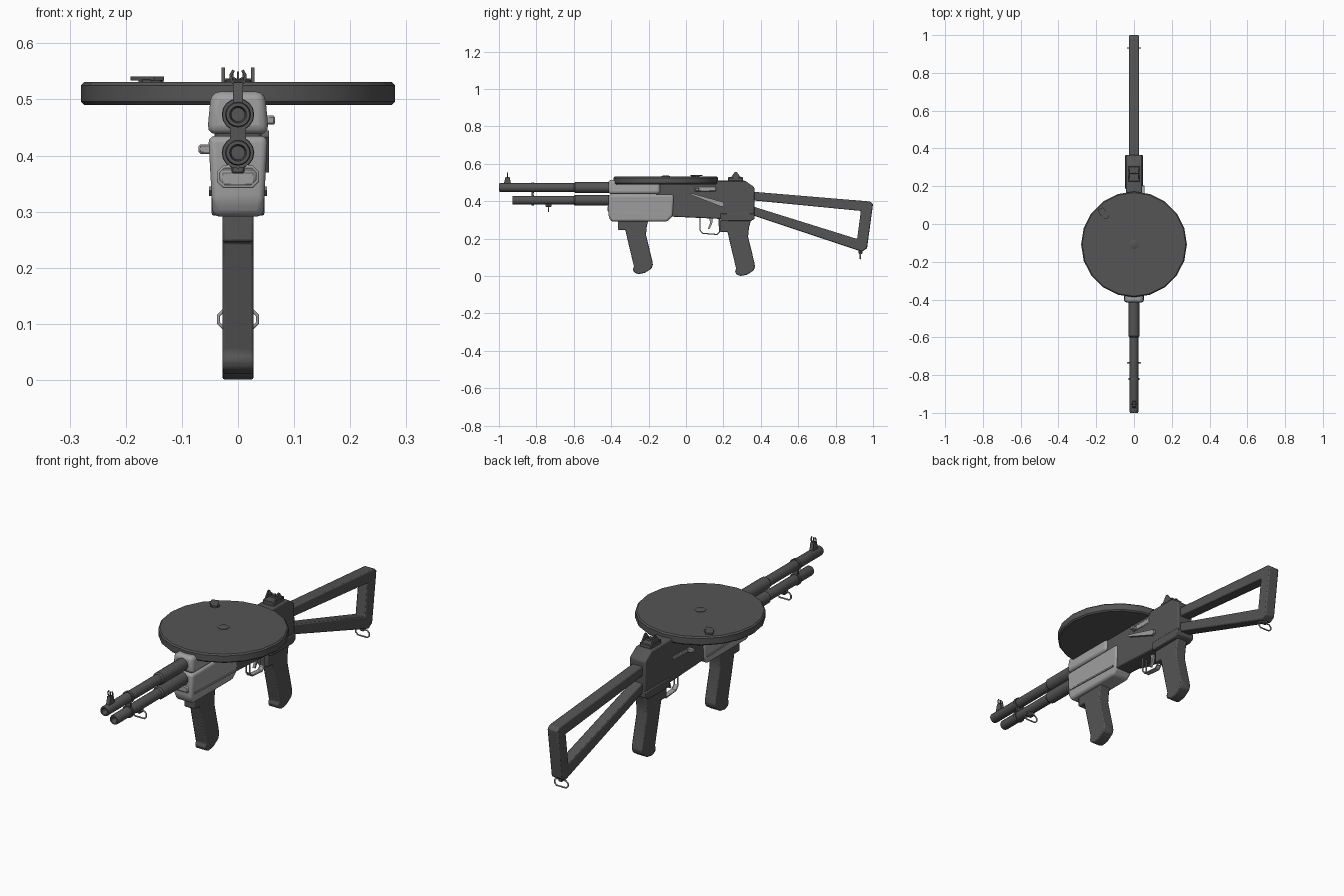
import bpy, bmesh, math
from mathutils import Matrix

if "Cube" in bpy.data.objects:
    bpy.data.objects.remove(bpy.data.objects["Cube"])


def material(name, v):
    m = bpy.data.materials.new(name)
    m.diffuse_color = (v, v, v, 1)
    m.use_nodes = True
    m.node_tree.nodes["Principled BSDF"].inputs["Base Color"].default_value = m.diffuse_color
    return m


DARK = material("dark_metal", 0.09)
LIGHT = material("light_metal", 0.35)


def finish(name, bm, mat, bevel=0, segs=2, angle=35):
    bmesh.ops.recalc_face_normals(bm, faces=bm.faces)
    me = bpy.data.meshes.new(name)
    bm.to_mesh(me)
    bm.free()
    ob = bpy.data.objects.new(name, me)
    bpy.context.collection.objects.link(ob)
    me.materials.append(mat)
    if bevel:
        b = ob.modifiers.new("bevel", 'BEVEL')
        b.width, b.segments, b.limit_method = bevel, segs, 'ANGLE'
        b.angle_limit = math.radians(25)
    bpy.ops.object.select_all(action='DESELECT')
    bpy.context.view_layer.objects.active = ob
    ob.select_set(True)
    bpy.ops.object.shade_smooth_by_angle(angle=math.radians(angle))
    return ob


def prism(name, pts, half, mat=DARK, x=0, bottom=None, bevel=0, segs=2):
    """Side profile of (y, z) points widened in x, optionally narrower at the bottom."""
    zs = [p[1] for p in pts]
    lo, hi = min(zs), max(zs)
    bm = bmesh.new()
    sides = []
    for s in (-1, 1):
        row = []
        for y, z in pts:
            w = half if bottom is None else bottom + (half - bottom) * (z - lo) / (hi - lo)
            row.append(bm.verts.new((x + s * w, y, z)))
        sides.append(row)
        bm.faces.new(row)
    n = len(pts)
    for i in range(n):
        j = (i + 1) % n
        bm.faces.new((sides[0][i], sides[0][j], sides[1][j], sides[1][i]))
    return finish(name, bm, mat, bevel, segs)


def box(name, x, y, z, mat=DARK, bevel=0.003):
    return prism(name, [(y[0], z[0]), (y[1], z[0]), (y[1], z[1]), (y[0], z[1])],
                 (x[1] - x[0]) / 2, mat, (x[0] + x[1]) / 2, bevel=bevel, segs=1)


def lathe(name, prof, n, move, along_y=True, mat=DARK, angle=35):
    """Spin (radius, height) points round an axis."""
    bm = bmesh.new()
    vs = [bm.verts.new((r, 0, h)) for r, h in prof]
    es = [bm.edges.new(p) for p in zip(vs, vs[1:])]
    bmesh.ops.spin(bm, geom=vs + es, cent=(0, 0, 0), axis=(0, 0, 1),
                   angle=2 * math.pi, steps=n, use_duplicate=False)
    bmesh.ops.remove_doubles(bm, verts=bm.verts, dist=1e-5)
    rot = Matrix.Rotation(math.radians(-90), 4, 'X') if along_y else Matrix()
    bm.transform(Matrix.Translation(move) @ rot)
    return finish(name, bm, mat, angle=angle)


def wire(name, pts, r, mat=LIGHT, cyclic=True):
    cu = bpy.data.curves.new(name, 'CURVE')
    cu.dimensions, cu.bevel_depth, cu.bevel_resolution = '3D', r, 1
    cu.use_fill_caps = True
    sp = cu.splines.new('POLY')
    sp.points.add(len(pts) - 1)
    for p, c in zip(sp.points, pts):
        p.co = (*c, 1)
    sp.use_cyclic_u = cyclic
    cu.materials.append(mat)
    ob = bpy.data.objects.new(name, cu)
    bpy.context.collection.objects.link(ob)
    bpy.ops.object.select_all(action='DESELECT')
    bpy.context.view_layer.objects.active = ob
    ob.select_set(True)
    bpy.ops.object.convert(target='MESH')


def sling_loop(name, y, lo, hi):
    c = 0.01
    outline = [(.035, lo + c), (.035 - c, lo), (-.035 + c, lo), (-.035, lo + c),
               (-.035, hi - c), (-.035 + c, hi), (.035 - c, hi), (.035, hi - c)]
    wire(name, [(x, y, z) for x, z in outline], 0.0035)


# twin tubes with stepped collars and hollow muzzles
for name, z, tip in (("upper_barrel", .473, -1.0), ("lower_barrel", .405, -.928)):
    lathe(name, [(0, -.3), (.029, -.3), (.029, -.593), (.023, -.6), (.023, tip + .006),
                 (.021, tip), (.015, tip), (.012, tip + .02), (.012, tip + .06),
                 (0, tip + .06)], 16, (0, 0, z))
box("barrel_clamp", (-.014, .014), (-.825, -.815), (.38, .497), bevel=0)
for z in (.473, .405):
    lathe("clamp_ring", [(0, -.826), (.028, -.826), (.028, -.814), (0, -.814)], 16, (0, 0, z))

# front sight
prism("front_sight_base", [(-.975, .49), (-.935, .49), (-.943, .53), (-.965, .53)], .009)
box("front_sight_post", (-.002, .002), (-.957, -.951), (.525, .55), bevel=0)
for s in (-1, 1):
    wire("front_sight_ear", [(s * .004, -.954, .526), (s * .012, -.954, .533),
                             (s * .013, -.954, .543), (s * .008, -.954, .552)], .003, DARK, False)

# front sling loop and its lug
sling_loop("front_sling_loop", -.735, .345, .38)
box("front_sling_lug", (-.012, .012), (-.75, -.72), (.368, .39))

# light handguard halves
prism("upper_handguard", [(-.415, .438), (-.138, .438), (-.138, .514), (-.415, .514)],
      .048, LIGHT, bottom=.055, bevel=.016, segs=3)
prism("lower_handguard", [(-.415, .435), (-.415, .32), (-.4, .291), (-.1, .291),
                          (-.07, .32), (-.065, .435)], .053, LIGHT, bottom=.045,
      bevel=.012, segs=3)
box("handguard_front_panel", (-.033, .033), (-.42, -.4), (.343, .375), LIGHT, .006)
for s in (-1, 1):
    prism("handguard_side_rib", [(-.395, .345), (-.395, .338), (-.09, .328), (-.09, .335)],
          .004, LIGHT, x=s * .048)

# receiver body and lower rear collar
prism("receiver", [(-.16, .43), (-.09, .43), (-.09, .318), (.19, .305), (.365, .305),
                   (.365, .475), (.315, .51), (-.16, .51)], .042, bevel=.006)
prism("receiver_collar", [(.185, .293), (.345, .293), (.366, .305), (.366, .335), (.185, .335)],
      .047, bevel=.004)

# drum with central hub and winding key
lathe("drum_magazine", [(0, .49), (.274, .49), (.28, .496), (.28, .525), (.274, .531),
                        (0, .531)], 20, (0, -.108, 0), False, angle=25)
lathe("drum_hub", [(.025, .528), (.025, .533), (.018, .536), (0, .536)], 10,
      (0, -.108, 0), False)
lathe("drum_key_base", [(.022, .529), (.022, .535), (0, .537)], 8, (-.155, .05, 0), False)
bm = bmesh.new()
key = bm.faces.new([bm.verts.new((x, y, .534)) for x, y in
                    ((-.192, .075), (-.165, .088), (-.145, .062), (-.132, .035),
                     (-.15, .025), (-.178, .045))])
ext = bmesh.ops.extrude_face_region(bm, geom=[key])
bmesh.ops.translate(bm, vec=(0, 0, .007),
                    verts=[v for v in ext['geom'] if isinstance(v, bmesh.types.BMVert)])
finish("drum_key", bm, DARK)

# matching pistol grips
for name, dy, dz in (("front_grip", -.546, .01), ("rear_grip", 0, 0)):
    prof = [(.182, .30), (.182, .236), (.222, .236), (.232, .19), (.268, .04), (.262, .025),
            (.268, .01), (.29, 0), (.325, .006), (.362, .03), (.369, .05), (.365, .075),
            (.332, .21), (.337, .26), (.348, .30)]
    prism(name, [(y + dy, z + dz) for y, z in prof], .028, bevel=.005)

# trigger and guard
for s in (-1, 1):
    wire("trigger_guard", [(s * .01, y, z) for y, z in
                           ((.075, .315), (.075, .245), (.09, .228), (.165, .222),
                            (.178, .235), (.178, .31))], .0035, LIGHT, False)
prism("guard_strip", [(.075, .248), (.075, .243), (.09, .226), (.165, .22), (.178, .233),
                      (.178, .238), (.165, .225), (.09, .231)], .01, LIGHT)
prism("trigger", [(.125, .32), (.145, .32), (.14, .28), (.125, .25), (.117, .252), (.128, .28)],
      .006, LIGHT)

# ejection slot, bolt knob, selector lever, left button and bar
box("ejection_slot", (.036, .045), (.045, .16), (.453, .478), LIGHT)
box("bolt_knob", (.04, .066), (.05, .07), (.455, .471), LIGHT)
prism("selector_lever", [(.02, .445), (.028, .433), (.19, .37), (.205, .375), (.2, .395)],
      .008, LIGHT, x=.047)
box("left_slot", (-.045, -.036), (.03, .16), (.405, .421), LIGHT)
box("left_handle", (-.07, -.04), (.03, .05), (.403, .42), LIGHT)

# rear sight
box("rear_sight_base", (-.03, .03), (.225, .305), (.5, .528))
for s in (-1, 1):
    prism("rear_sight_ear", [(.235, .52), (.298, .52), (.28, .545), (.27, .557), (.262, .557)],
          .003, x=s * .026)
box("rear_sight_leaf", (-.024, .024), (.264, .27), (.52, .537), bevel=0)
for s in (-1, 1):
    wire("rear_sight_notch", [(s * .003, .267, .535), (s * .01, .267, .54),
                              (s * .01, .267, .549)], .002, DARK, False)

# open-frame shoulder stock
prism("stock", [(.35, .451), (.965, .4), (.985, .398), (1.0, .385), (.968, .148), (.94, .13),
                (.35, .327), (.35, .374), (.915, .198), (.935, .348), (.35, .405)],
      .027, bevel=.005)
box("rear_sling_lug", (-.01, .01), (.923, .943), (.118, .145))
sling_loop("rear_sling_loop", .932, .092, .125)
